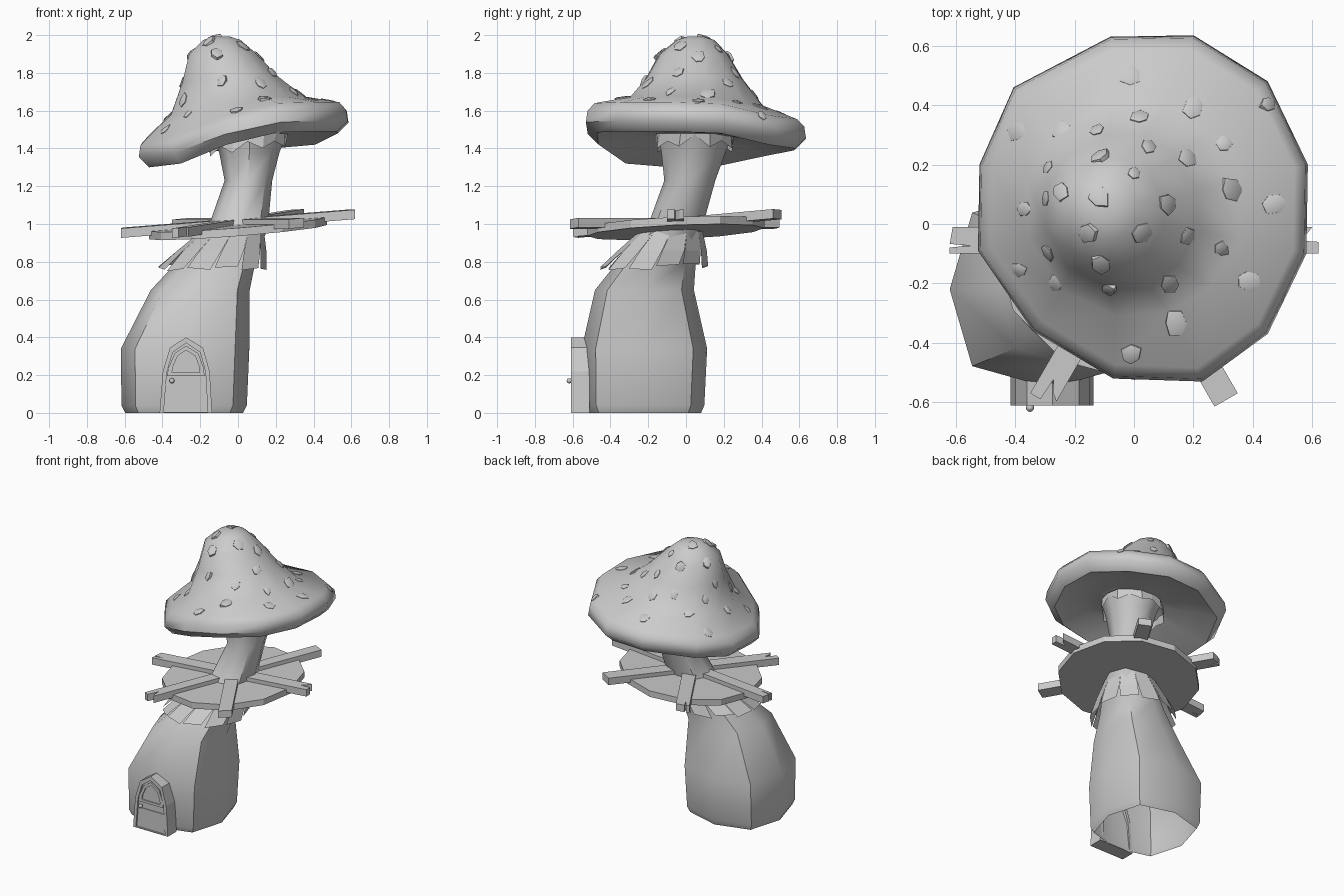
import bpy, bmesh, math, random
from mathutils import Vector, Matrix
from mathutils.bvhtree import BVHTree

if "Cube" in bpy.data.objects:
    bpy.data.objects.remove(bpy.data.objects["Cube"])

random.seed(4)


def make(name, verts, faces, angle=None, fix=True):
    me = bpy.data.meshes.new(name)
    bm = bmesh.new()
    vs = [bm.verts.new(v) for v in verts]
    for f in faces:
        bm.faces.new([vs[i] for i in f])
    if fix:
        bmesh.ops.recalc_face_normals(bm, faces=bm.faces[:])
    bm.to_mesh(me)
    bm.free()
    if angle:
        for p in me.polygons:
            p.use_smooth = True
        me.set_sharp_from_angle(angle=math.radians(angle))
    ob = bpy.data.objects.new(name, me)
    bpy.context.collection.objects.link(ob)
    return ob


def loft(name, rings, cap_end=False, angle=None):
    n = len(rings[0])
    verts = [v for r in rings for v in r]
    faces = [(k * n + i, k * n + (i + 1) % n, (k + 1) * n + (i + 1) % n, (k + 1) * n + i)
             for k in range(len(rings) - 1) for i in range(n)]
    if cap_end:
        faces.append(tuple(range((len(rings) - 1) * n, len(rings) * n)))
    return make(name, verts, faces, angle)


def prism(name, outline, z0, z1, mat, inner=None):
    n = len(outline)
    if inner:   # hollow frame
        loops = [(outline, z0), (outline, z1), (inner, z1), (inner, z0)]
        verts = [mat @ Vector((x, y, z)) for o, z in loops for x, y in o]
        faces = [(k * n + i, k * n + (i + 1) % n, (k + 1) % 4 * n + (i + 1) % n, (k + 1) % 4 * n + i)
                 for k in range(4) for i in range(n)]
    else:
        verts = [mat @ Vector((x, y, z)) for z in (z0, z1) for x, y in outline]
        faces = [(i, (i + 1) % n, n + (i + 1) % n, n + i) for i in range(n)]
        faces += [tuple(range(n)), tuple(range(n, 2 * n))]
    return make(name, verts, faces)


def circle(cx, cy, z, rx, ry, n, corner=1):
    # corner pushes every second vertex outward
    return [(cx + rx * math.cos(math.tau * i / n) * (corner if i % 2 else 1),
             cy + ry * math.sin(math.tau * i / n) * (corner if i % 2 else 1), z) for i in range(n)]


# Leaning stem, open at the bottom
stem = [(0, -.285, -.225, .312, .305, 1.1), (.04, -.285, -.225, .332, .322, 1.1),
        (.34, -.28, -.22, .34, .332, 1.1), (.65, -.20, -.22, .262, .262, 1.06),
        (.8, -.115, -.155, .207, .207, 1.03), (.98, 0, -.06, .158, .146, 1.03),
        (1.23, .055, .02, .126, .135, 1), (1.38, .06, .04, .16, .17, 1), (1.48, .06, .05, .2, .2, 1)]
loft("stem", [circle(cx, cy, z, rx, ry, 8, c) for z, cx, cy, rx, ry, c in stem], angle=45)

# Mushroom cap: wavy rim vertices, then lofted up to the bell
rim = [(.585, .2, 1.48), (.45, .48, 1.42), (.2, .635, 1.4), (-.08, .63, 1.39), (-.405, .46, 1.36),
       (-.52, .2, 1.31), (-.525, -.09, 1.3), (-.34, -.36, 1.32), (-.07, -.52, 1.42),
       (.23, -.53, 1.485), (.45, -.37, 1.49), (.58, -.1, 1.49)]
C = (.03, .055)


def rim_ring(s, dz):
    return [(C[0] + (x - C[0]) * s, C[1] + (y - C[1]) * s, z + dz) for x, y, z in rim]


def bell_ring(cx, cy, r, z0, k):
    out = []
    for x, y, z in rim:
        a = math.atan2(y - C[1], x - C[0])
        out.append((cx + r * math.cos(a), cy + r * math.sin(a), z0 + k * (z - 1.42)))
    return out


cap = loft("cap", [bell_ring(.06, .05, .17, 1.47, .2), rim_ring(.6, .05), rim_ring(.9, 0), rim_ring(1, .055),
                   rim_ring(.985, .115), rim_ring(.92, .155), bell_ring(0, .05, .365, 1.64, .5),
                   bell_ring(-.04, .045, .262, 1.77, .15), bell_ring(-.08, .04, .185, 1.9, 0),
                   bell_ring(-.085, .05, .1, 1.975, 0), bell_ring(-.085, .05, .04, 1.993, 0)],
           cap_end=True, angle=55)

# Irregular chips on the cap: x, y, radius
spots = [-.01, .5, .045, .2, .39, .045, .45, .405, .03, -.39, .31, .04, -.24, .315, .04, -.125, .315, .03,
         .02, .36, .04, .05, .26, .035, -.115, .23, .04, .18, .225, .04, .305, .27, .032, .325, .115, .045,
         .47, .07, .042, -.29, .19, .033, -.37, .05, .034, -.295, .085, .036, -.245, .11, .036,
         -.12, .095, .044, 0, .17, .03, .115, .07, .042, -.16, -.03, .04, .025, -.03, .04,
         .18, -.04, .034, .295, -.085, .03, .385, -.19, .043, -.385, -.155, .035, -.29, -.095, .037,
         -.26, -.2, .036, -.11, -.135, .04, -.085, -.22, .034, .12, -.205, .043, .14, -.335, .046,
         -.01, -.44, .04]
tree = BVHTree.FromPolygons([v.co for v in cap.data.vertices], [p.vertices for p in cap.data.polygons])
verts, faces = [], []
for x, y, r in zip(spots[::3], spots[1::3], spots[2::3]):
    hit, nor, _, _ = tree.ray_cast(Vector((x, y, 3)), Vector((0, 0, -1)))
    m = Matrix.Translation(hit) @ nor.to_track_quat('Z', 'Y').to_matrix().to_4x4()
    b, n, ph = len(verts), 6, random.random() * 6
    radii = [r * random.uniform(.8, 1.2) for _ in range(n)]
    for s, h in ((1, -.012), (.97, .004), (.7, .008)):
        verts += [m @ Vector((radii[i] * s * math.cos(ph + math.tau * i / n) * .85,
                              radii[i] * s * math.sin(ph + math.tau * i / n), h)) for i in range(n)]
    faces += [(b + k * n + i, b + k * n + (i + 1) % n, b + (k + 1) * n + (i + 1) % n, b + (k + 1) * n + i)
              for k in range(2) for i in range(n)]
    faces.append(tuple(range(b + 2 * n, b + 3 * n)))
make("cap_spots", verts, faces, 50)

# Jagged collar under the cap
n = 16
top = circle(.06, .05, 1.48, .205, .205, n)
low = []
for i in range(n):
    r, z = (.215, 1.39) if i % 2 else (.2, 1.43)
    a = math.tau * i / n
    low.append((.05 + r * math.cos(a), .045 + r * math.sin(a),
                z + .03 * math.cos(a) + random.uniform(-.015, .015)))
loft("collar", [top, low])

# Torn skirt below the platform
verts, faces = [], []
flaps = 12
for i in range(flaps):
    drop = random.uniform(-.015, .015)
    b = len(verts)
    for cx, cy, r, z, g in ((-.03, -.08, .168, .96, 0), (-.085, -.125, .235, .86, .01),
                            (-.135, -.17, .287, .77, .08)):
        for u in (g, 1 - g):
            a = math.tau * (i + u) / flaps
            dz = drop + random.uniform(-.01, .01) if g > .05 else 0
            verts.append((cx + r * math.cos(a), cy + r * math.sin(a), z + dz))
    faces += [(b, b + 2, b + 3, b + 1), (b + 2, b + 4, b + 5, b + 3)]
make("skirt", verts, faces, fix=False)

# Tilted round platform with six radiating planks
tilt = Matrix(((1, 0, 0, 0), (0, 1, 0, -.055), (.08, .045, 1, 0), (0, 0, 0, 1)))
prism("platform", [(x, y) for x, y, _ in circle(0, 0, 0, .47, .47, 12)], .957, 1.0, tilt)
w = .045
plain = [(.1, -w), (.62, -w), (.62, w), (.1, w)]
notched = [(.1, -w), (.62, -w), (.62, -.005), (.54, 0), (.58, .02), (.6, w), (.1, w)]
slit = [(.1, -w), (.61, -w), (.62, .012), (.55, .018), (.62, .024), (.62, w), (.1, w)]
for i, shape in enumerate((notched, plain, slit, slit, notched, plain)):
    prism(f"plank_{i + 1}", shape, .978, 1.028, tilt @ Matrix.Rotation(math.radians(60 * i), 4, 'Z'))

# Arched door
stand = Matrix.Rotation(math.pi / 2, 4, 'X')
outer = [(-.415, 0), (-.137, 0), (-.15, .22), (-.185, .345), (-.275, .4), (-.36, .345), (-.398, .22)]
inner = [(-.393, .006), (-.16, .006), (-.172, .215), (-.2, .32), (-.275, .37), (-.345, .32), (-.377, .215)]
prism("door_frame", outer, .51, .61, stand, inner)
prism("door_slab", inner, .575, .598, stand)
panel = [(-.382, .04), (-.17, .04), (-.17, .15), (-.382, .15)]
prism("door_panel", panel, .59, .603, stand)
window = [(-.375, .195), (-.178, .195), (-.18, .235), (-.21, .315), (-.275, .355), (-.335, .315), (-.37, .235)]
pane = [(-.275 + (x + .275) * .74, .265 + (z - .265) * .74) for x, z in window]
prism("window_frame", window, .59, .606, stand, pane)

# Door knob
bpy.ops.mesh.primitive_uv_sphere_add(segments=10, ring_count=6, radius=.014, location=(-.35, -.618, .17))
knob = bpy.context.object
knob.name = "door_knob"
bpy.ops.object.shade_smooth()
